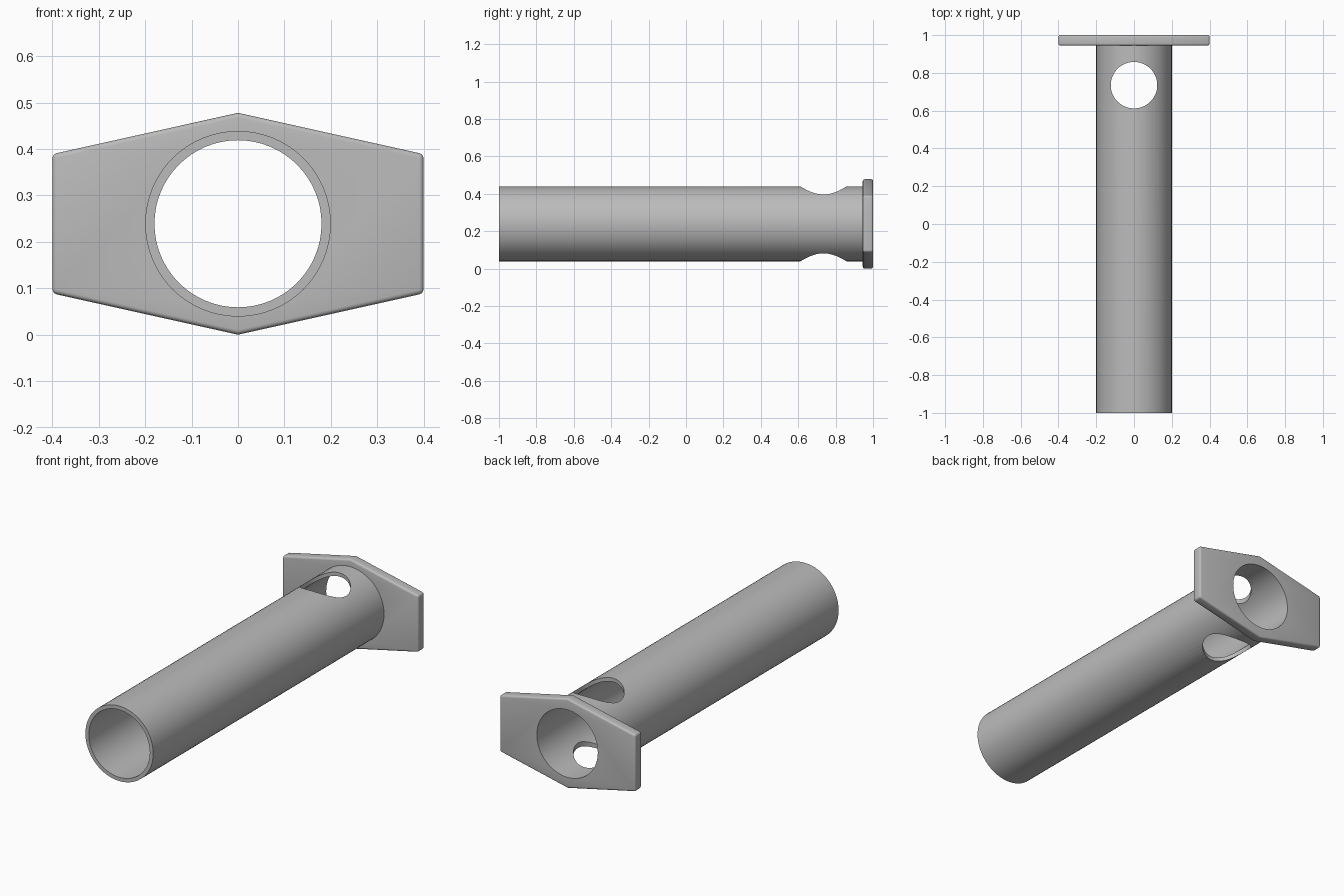
import bpy, bmesh, math

cube = bpy.data.objects.get("Cube")
if cube:
    bpy.data.objects.remove(cube, do_unlink=True)

AXIS_Z = 0.239      # height of the tube axis
FLANGE_Y = 0.945    # front face of the end plate

grey = bpy.data.materials.new("plain grey")
grey.use_nodes = True
color = (0.5, 0.5, 0.5, 1)
grey.diffuse_color = color
grey.node_tree.nodes["Principled BSDF"].inputs["Base Color"].default_value = color


def rod(name, radius, depth, location, along_y=True, sides=64):
    bpy.ops.mesh.primitive_cylinder_add(
        vertices=sides, radius=radius, depth=depth, location=location,
        rotation=(math.pi / 2 if along_y else 0, 0, 0))
    obj = bpy.context.object
    obj.name = name
    obj.data.materials.append(grey)
    return obj


def apply_all(obj):
    bpy.ops.object.select_all(action='DESELECT')
    obj.select_set(True)
    bpy.context.view_layer.objects.active = obj
    for mod in list(obj.modifiers):
        bpy.ops.object.modifier_apply(modifier=mod.name)
    bpy.ops.object.shade_smooth_by_angle(angle=math.radians(30))


def cut(obj, cutter):
    mod = obj.modifiers.new("cut", 'BOOLEAN')
    mod.operation = 'DIFFERENCE'
    mod.solver = 'EXACT'
    mod.object = cutter


# Cutters: the bore along the tube and the vertical pin hole
bore = rod("bore_cutter", 0.18, 3, (0, 0, AXIS_Z))
pin_hole = rod("pin_hole_cutter", 0.123, 1, (0, 0.735, AXIS_Z), along_y=False)

# Tube
tube = rod("tube", 0.2, 1 + FLANGE_Y, (0, (FLANGE_Y - 1) / 2, AXIS_Z))
cut(tube, bore)
cut(tube, pin_hole)
apply_all(tube)

# Six-sided end plate with rounded rims
bm = bmesh.new()
outline = [(0.4, -0.15), (0.4, 0.15), (0, 0.239), (-0.4, 0.15), (-0.4, -0.15), (0, -0.239)]
face = bm.faces.new([bm.verts.new((x, FLANGE_Y, AXIS_Z + z)) for x, z in outline])
side = bmesh.ops.extrude_face_region(bm, geom=[face])
bmesh.ops.translate(bm, vec=(0, 1 - FLANGE_Y, 0),
                    verts=[v for v in side["geom"] if isinstance(v, bmesh.types.BMVert)])
bmesh.ops.recalc_face_normals(bm, faces=bm.faces)
mesh = bpy.data.meshes.new("end_plate")
bm.to_mesh(mesh)
bm.free()
plate = bpy.data.objects.new("end_plate", mesh)
bpy.context.collection.objects.link(plate)
mesh.materials.append(grey)
bevel = plate.modifiers.new("rim", 'BEVEL')
bevel.width = 0.01
bevel.segments = 4
bevel.limit_method = 'ANGLE'
bevel.angle_limit = math.radians(30)
cut(plate, bore)
apply_all(plate)

# Remove the cutters
for cutter in (bore, pin_hole):
    bpy.data.objects.remove(cutter, do_unlink=True)
